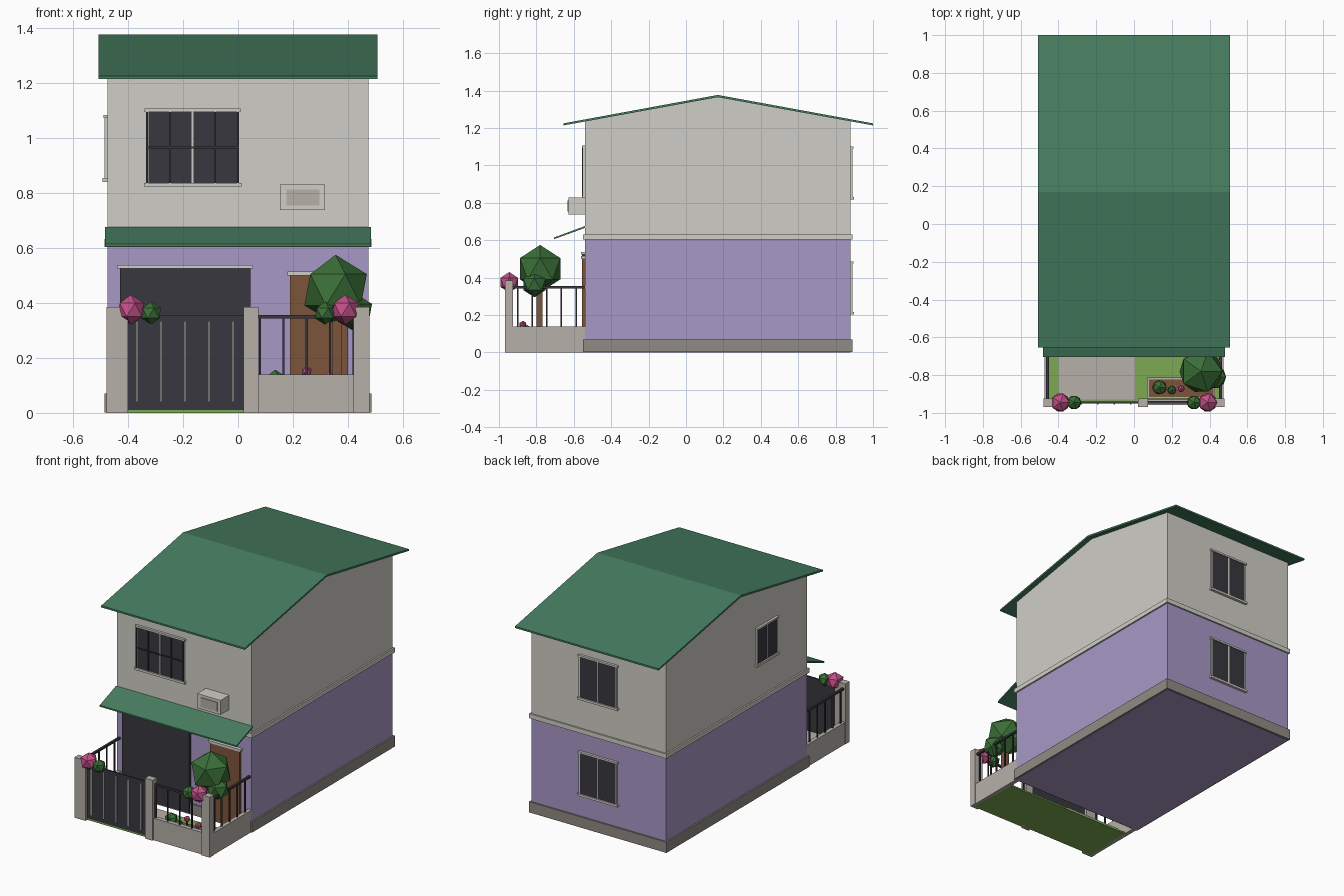
import bpy
import bmesh
from math import pi
from mathutils import Matrix, Vector

if "Cube" in bpy.data.objects:
    bpy.data.objects.remove(bpy.data.objects["Cube"], do_unlink=True)


def material(name, hex_colour):
    channels = [c / 255 for c in bytes.fromhex(hex_colour)]
    linear = [((c + 0.055) / 1.055) ** 2.4 for c in channels] + [1]
    mat = bpy.data.materials.new(name)
    mat.use_nodes = True
    mat.diffuse_color = linear
    mat.node_tree.nodes["Principled BSDF"].inputs["Base Color"].default_value = linear
    return mat


cream = material("cream wall", "d0cec7")
lilac = material("lilac wall", "a998c6")
roof_green = material("roof green", "467d60")
charcoal = material("charcoal", "38373e")
stone = material("pale stone", "b6b0a9")
plinth_grey = material("plinth grey", "908b84")
wood = material("wood brown", "7c553b")
leaf = material("leaf green", "3a6f37")
blossom = material("blossom pink", "c25088")
grass = material("grass green", "7daa54")


def finish(name, bm, mat):
    bmesh.ops.recalc_face_normals(bm, faces=bm.faces)
    mesh = bpy.data.meshes.new(name)
    bm.to_mesh(mesh)
    bm.free()
    mesh.materials.append(mat)
    obj = bpy.data.objects.new(name, mesh)
    bpy.context.collection.objects.link(obj)
    return obj


def boxes(name, mat, *ranges, place=Matrix()):
    """Each range is x0, x1, y0, y1, z0, z1."""
    bm = bmesh.new()
    for x0, x1, y0, y1, z0, z1 in ranges:
        centre = Vector((x0 + x1, y0 + y1, z0 + z1)) / 2
        size = Matrix.Diagonal((x1 - x0, y1 - y0, z1 - z0, 1))
        bmesh.ops.create_cube(bm, size=1, matrix=place @ Matrix.Translation(centre) @ size)
    return finish(name, bm, mat)


def prism(name, mat, half_width, profile):
    """Extrude a side profile of (y, z) points across the width."""
    bm = bmesh.new()
    face = bm.faces.new([bm.verts.new((-half_width, y, z)) for y, z in profile])
    extruded = bmesh.ops.extrude_face_region(bm, geom=[face])["geom"]
    moved = [v for v in extruded if isinstance(v, bmesh.types.BMVert)]
    bmesh.ops.translate(bm, verts=moved, vec=(2 * half_width, 0, 0))
    return finish(name, bm, mat)


def ball(name, mat, radius, *centre):
    bm = bmesh.new()
    bmesh.ops.create_icosphere(bm, subdivisions=1, radius=radius,
                               matrix=Matrix.Translation(centre))
    return finish(name, bm, mat)


def window(name, location, turn, w, h, grille=False):
    """Window on a wall; local -y points outwards, w is half the width."""
    place = Matrix.Translation(location) @ Matrix.Rotation(turn, 4, "Z")
    boxes(name + "_glass", charcoal, (-w, w, -.008, .005, 0, h), place=place)
    boxes(name + "_surround", cream,
          (-w - .012, w + .012, -.017, 0, -.012, .002),
          (-w - .01, w + .01, -.015, 0, h, h + .012),
          (-.004, .004, -.011, 0, 0, h),
          *[(s * w - .004, s * w + .004, -.01, 0, 0, h) for s in (-1, 1)],
          place=place)
    if grille:
        boxes(name + "_grille", charcoal,
              (-w, w, -.016, -.01, h / 2 - .003, h / 2 + .003),
              *[(x - .003, x + .003, -.016, -.01, 0, h)
                for x in (-w, -w / 2, w / 2, w)], place=place)


# House body
FRONT, BACK, SIDE = -.54, .88, .475
boxes("ground_floor", lilac, (-SIDE, SIDE, FRONT, BACK, 0, .605))
prism("upper_floor", cream, SIDE,
      [(FRONT, .605), (BACK, .605), (BACK, 1.236), (.17, 1.367), (FRONT, 1.236)])
boxes("floor_band", cream, (-.485, .485, FRONT - .01, BACK + .01, .603, .632))
boxes("plinth", plinth_grey, (-.485, .485, FRONT - .01, BACK + .01, .002, .07))

# Roof and front canopy
prism("roof", roof_green, .507,
      [(-.655, 1.214), (-.655, 1.225), (.17, 1.377), (1, 1.225), (1, 1.214), (.17, 1.365)])
prism("canopy", roof_green, .483,
      [(-.705, .606), (-.705, .615), (FRONT, .676), (FRONT, .666)])

# Windows
window("front_window", (-.165, FRONT, .835), 0, .165, .26, grille=True)
window("side_window", (-SIDE, -.13, .852), -pi / 2, .1, .22)
for level, z in (("upper", .83), ("lower", .215)):
    window(level + "_back_window", (0, BACK, z), pi, .13, .26)

# Doors with lintels
boxes("garage_door", charcoal, (-.43, .045, -.556, FRONT, .01, .525))
boxes("garage_lintel", cream, (-.44, .055, -.562, FRONT, .525, .538))
boxes("front_door", wood, (.19, .4, -.556, FRONT, .01, .5))
boxes("front_door_lintel", cream, (.18, .41, -.562, FRONT, .5, .515))

# Air conditioner
boxes("air_conditioner", cream, (.152, .316, -.628, FRONT, .738, .83))
boxes("air_conditioner_grille", stone, (.177, .296, -.633, -.62, .755, .813))

# Yard ground
boxes("lawn", grass, (-.46, .46, -.95, -.62, 0, .01))
boxes("driveway", stone, (-.4, .005, -.93, -.62, .005, .015))

# Boundary walls and posts
boxes("gate_posts", stone,
      (-.478, -.4, -.968, -.925, 0, .385),
      (.02, .075, -.968, -.925, 0, .385),
      (.42, .478, -.968, -.925, 0, .385))
boxes("low_walls", stone,
      (.07, .425, -.958, -.93, 0, .14),
      *[(s * .462 - .013, s * .462 + .013, -.95, FRONT, 0, .14) for s in (-1, 1)])

# Railings
rails = [(.07, .425, -.95, -.938, .343, .356)]
for i in range(5):
    x = .08 + i * .085
    rails.append((x - .004, x + .004, -.948, -.94, .14, .35))
for s in (-1, 1):
    x = s * .46
    rails.append((x - .007, x + .007, -.93, FRONT, .343, .356))
    for i in range(5):
        y = -.9 + i * .078
        rails.append((x - .004, x + .004, y - .004, y + .004, .14, .35))
boxes("railings", charcoal, *rails)

# Gate with pale upright slats
boxes("gate", charcoal, (-.4, .02, -.95, -.94, .01, .355))
slats = [-.367 + i * .0873 for i in range(5)]
boxes("gate_slats", stone, *[(x - .004, x + .004, -.956, -.948, .04, .335) for x in slats])

# Planter
boxes("planter", stone, (.07, .43, -.925, -.812, .01, .085))
boxes("planter_soil", wood, (.08, .42, -.915, -.822, .08, .092))
ball("planter_bush", leaf, .042, .135, -.865, .115)
ball("planter_sprig", leaf, .025, .2, -.88, .108)
for i, x in enumerate((.25, .33)):
    ball(f"planter_flower_{i}", blossom, .02, x, -.872, .15 - i * .02)
    boxes(f"flower_stem_{i}", leaf, (x - .004, x + .004, -.876, -.868, .085, .14))

# Tree
boxes("tree_trunk", wood, (.343, .377, -.8, -.767, .01, .4))
ball("tree_crown", leaf, .127, .355, -.78, .448)
ball("tree_lower_crown", leaf, .07, .425, -.81, .365)

# Plants on the gate posts
for side, s in (("left", 1), ("right", -1)):
    ball(side + "_post_blossom", blossom, .055, s * .39, -.945, .375)
    ball(side + "_post_bush", leaf, .042, s * .317, -.945, .363)
